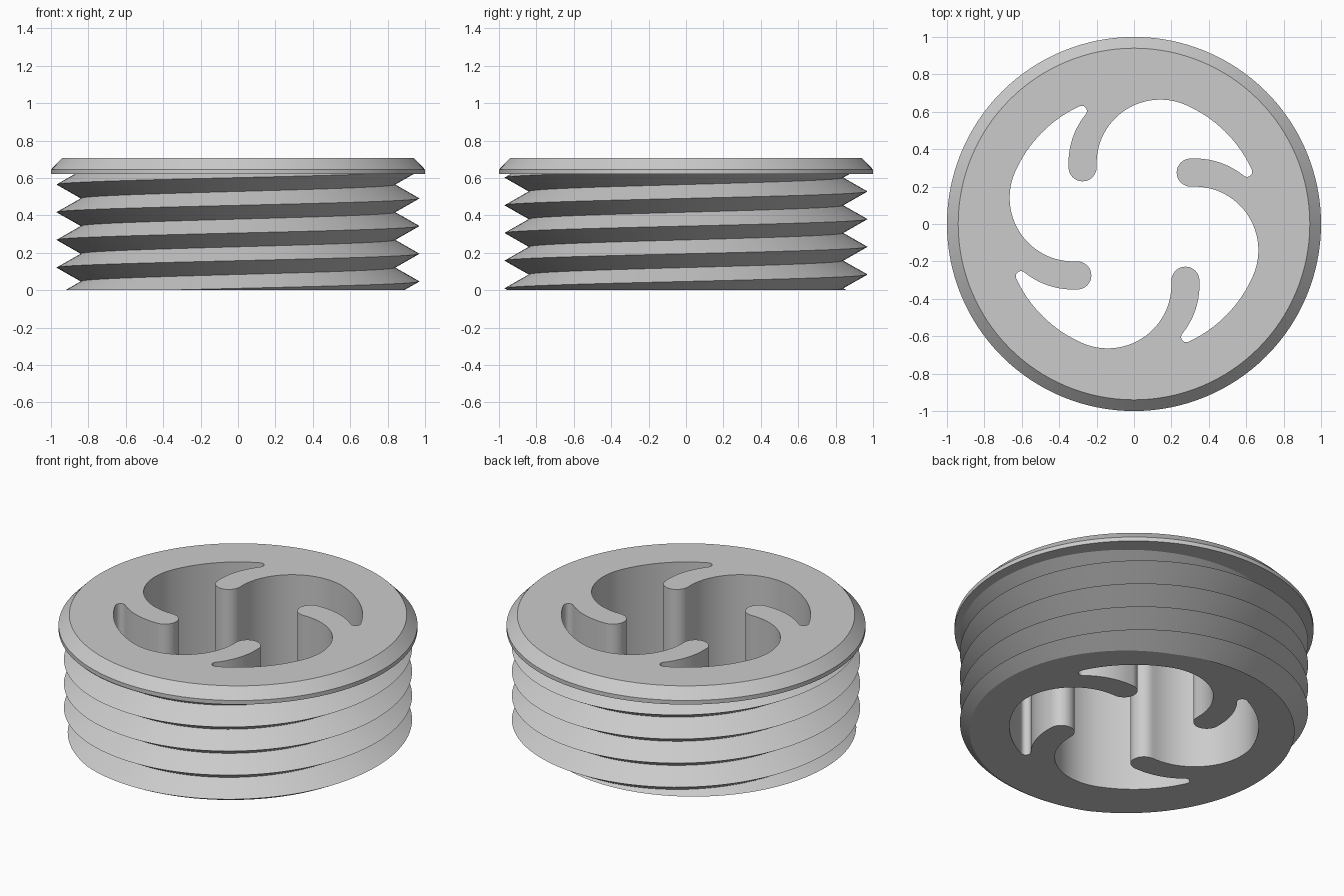
import bpy, bmesh
from math import pi, tau, cos, sin, atan2, acos, hypot, radians

HEIGHT, NECK, PITCH = 0.707, 0.62, 0.148
CREST, ROOT = 0.97, 0.84
SEG = 128

cube = bpy.data.objects.get("Cube")
if cube:
    bpy.data.objects.remove(cube)

grey = bpy.data.materials.new("light grey")
grey.use_nodes = True
grey.diffuse_color = (0.6, 0.6, 0.6, 1)
grey.node_tree.nodes["Principled BSDF"].inputs["Base Color"].default_value = (0.6, 0.6, 0.6, 1)


def arc(cx, cy, r, a0, a1, n):
    return [(cx + r * cos(a0 + (a1 - a0) * i / n), cy + r * sin(a0 + (a1 - a0) * i / n))
            for i in range(n + 1)]


def hole_outline():
    """Swirled opening: one quarter made of tangent arcs, turned four times."""
    lobe_x, lobe_y, lobe_r = 0.14, 0.325, 0.34
    rim_r = hypot(lobe_x, lobe_y) + lobe_r
    fx, fy, finger_r = 0.328, -0.06, 0.41
    nook_r = 0.028
    # Nook centre touches both the rim arc and the back of the finger
    d, p, q = hypot(fx, fy), rim_r - nook_r, finger_r + nook_r
    nook_a = atan2(fy, fx) + acos((p * p + d * d - q * q) / (2 * p * d))
    nx, ny = p * cos(nook_a), p * sin(nook_a)
    back_a = atan2(ny - fy, nx - fx)
    quarter = arc(lobe_x, lobe_y, lobe_r, pi, atan2(lobe_y, lobe_x), 24)
    quarter += arc(0, 0, rim_r, atan2(lobe_y, lobe_x), nook_a, 16)[1:]
    quarter += arc(nx, ny, nook_r, nook_a, back_a - pi, 10)[1:]
    quarter += arc(fx, fy, finger_r, back_a, radians(92), 14)[1:]
    quarter += arc(0.303, 0.275, 0.075, radians(90), radians(270), 16)
    outline = []
    for _ in range(4):
        outline += quarter
        quarter = [(y, -x) for x, y in quarter]
    return outline


def ring(bm, points, z):
    return [bm.verts.new((x, y, z)) for x, y in points]


def bridge(bm, low, high):
    n = len(low)
    for i in range(n):
        j = (i + 1) % n
        bm.faces.new((low[i], low[j], high[j], high[i]))


def fill_level(bm, z):
    """Fill the flat area between the open loops at height z."""
    edges = [e for e in bm.edges if e.is_boundary and all(abs(v.co.z - z) < 1e-4 for v in e.verts)]
    bmesh.ops.triangle_fill(bm, edges=edges, use_beauty=True, normal=(0, 0, 1))


def finish(bm, name):
    bmesh.ops.recalc_face_normals(bm, faces=bm.faces[:])
    mesh = bpy.data.meshes.new(name)
    bm.to_mesh(mesh)
    bm.free()
    mesh.materials.append(grey)
    obj = bpy.data.objects.new(name, mesh)
    bpy.context.collection.objects.link(obj)
    bpy.ops.object.select_all(action="DESELECT")
    obj.select_set(True)
    bpy.context.view_layer.objects.active = obj
    bpy.ops.object.shade_smooth_by_angle(angle=radians(25))


hole = hole_outline()

# Threaded body: helical ridges trimmed flat at both ends
bm = bmesh.new()
rows = []
for k in range(-4, 11):
    r = ROOT if k % 2 else CREST
    rows.append([bm.verts.new((r * cos(tau * i / SEG), r * sin(tau * i / SEG),
                               0.047 + PITCH * (k / 2 + i / SEG))) for i in range(SEG + 1)])
for low, high in zip(rows, rows[1:]):
    for i in range(SEG):
        bm.faces.new((low[i], low[i + 1], high[i + 1], high[i]))
bmesh.ops.remove_doubles(bm, verts=bm.verts[:], dist=1e-4)
for z, side in ((0, -1), (NECK, 1)):
    bmesh.ops.bisect_plane(bm, geom=bm.verts[:] + bm.edges[:] + bm.faces[:], dist=1e-5,
                           plane_co=(0, 0, z), plane_no=(0, 0, side), clear_outer=True)
bmesh.ops.remove_doubles(bm, verts=bm.verts[:], dist=1e-4)
bridge(bm, ring(bm, hole, 0), ring(bm, hole, NECK))
bmesh.ops.remove_doubles(bm, verts=bm.verts[:], dist=1e-4)
fill_level(bm, 0)
fill_level(bm, NECK)
finish(bm, "threaded_body")

# Chamfered flange on top
bm = bmesh.new()
levels = [ring(bm, arc(0, 0, r, 0, tau, SEG)[:-1], z)
          for r, z in ((1, NECK), (1, 0.645), (0.94, HEIGHT))]
for low, high in zip(levels, levels[1:]):
    bridge(bm, low, high)
bridge(bm, ring(bm, hole, NECK), ring(bm, hole, HEIGHT))
bmesh.ops.remove_doubles(bm, verts=bm.verts[:], dist=1e-4)
fill_level(bm, NECK)
fill_level(bm, HEIGHT)
finish(bm, "flange")
